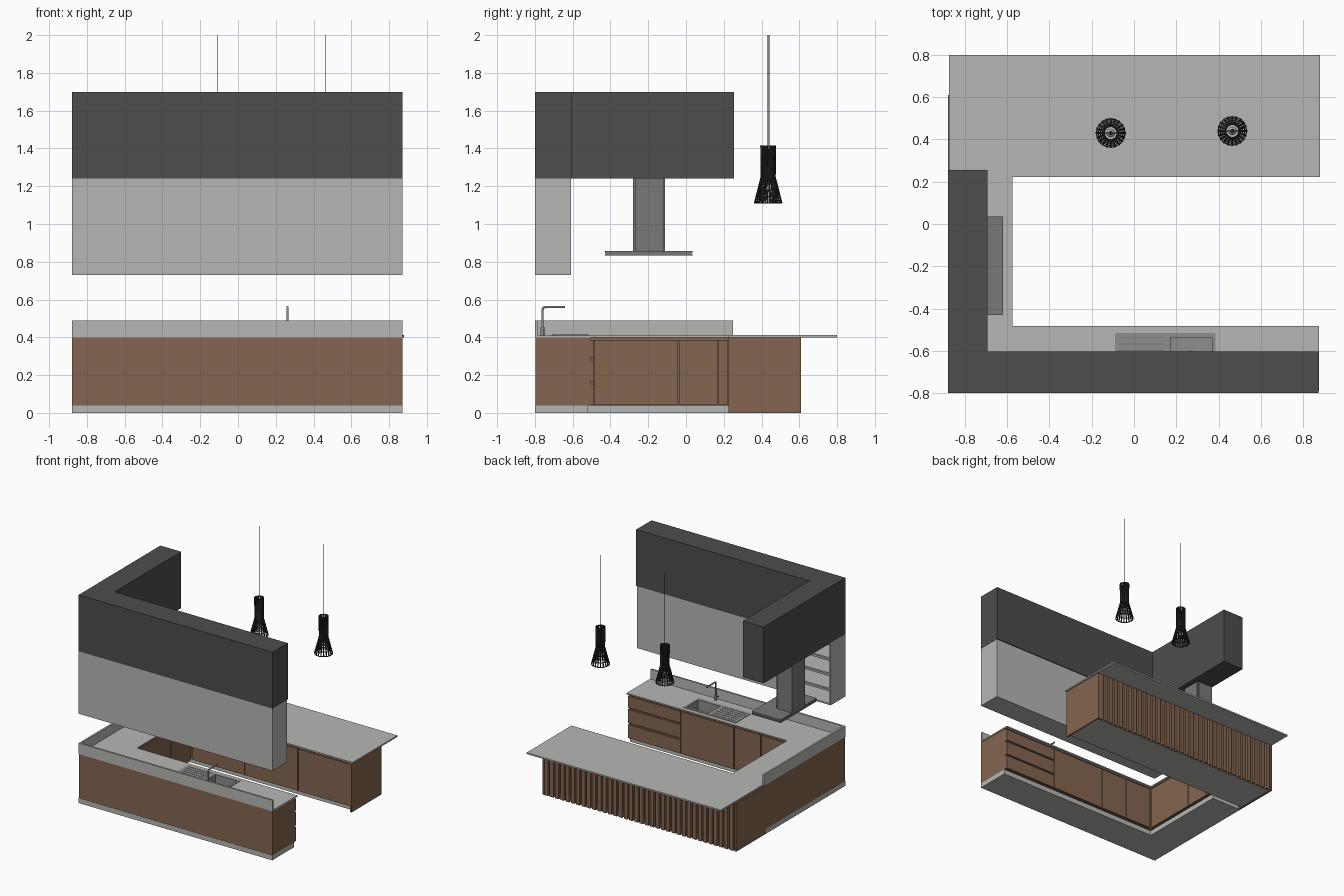
import bpy, bmesh, math
from mathutils import Vector

if "Cube" in bpy.data.objects:
    bpy.data.objects.remove(bpy.data.objects["Cube"])


def material(name, rgb):
    m = bpy.data.materials.new(name)
    m.diffuse_color = (*rgb, 1)
    m.use_nodes = True
    m.node_tree.nodes["Principled BSDF"].inputs["Base Color"].default_value = m.diffuse_color
    return m


LIGHT = material("light_stone", (0.47, 0.47, 0.455))
WOOD = material("brown_wood", (0.235, 0.132, 0.08))
DARK = material("dark_grey", (0.074, 0.074, 0.074))
HOOD = material("hood_grey", (0.19, 0.19, 0.19))
METAL = material("sink_metal", (0.27, 0.27, 0.265))
BLACK = material("lamp_black", (0.02, 0.02, 0.02))


def finish(name, bm, mat):
    bmesh.ops.recalc_face_normals(bm, faces=bm.faces[:])
    me = bpy.data.meshes.new(name)
    bm.to_mesh(me)
    bm.free()
    me.materials.append(mat)
    ob = bpy.data.objects.new(name, me)
    bpy.context.collection.objects.link(ob)
    return ob


def boxes(name, mat, *ranges):
    """One object made of boxes, each (x0, x1, y0, y1, z0, z1)."""
    bm = bmesh.new()
    for x0, x1, y0, y1, z0, z1 in ranges:
        vs = bmesh.ops.create_cube(bm, size=1)["verts"]
        for v in vs:
            v.co = Vector(((x0 + x1) / 2 + v.co.x * (x1 - x0),
                           (y0 + y1) / 2 + v.co.y * (y1 - y0),
                           (z0 + z1) / 2 + v.co.z * (z1 - z0)))
    return finish(name, bm, mat)


def around(o, h, z0, z1):
    """Four boxes filling rectangle o around hole h."""
    return [(o[0], h[0], o[2], o[3], z0, z1), (h[1], o[1], o[2], o[3], z0, z1),
            (h[0], h[1], o[2], h[2], z0, z1), (h[0], h[1], h[3], o[3], z0, z1)]


def tube(name, mat, pts, r):
    cu = bpy.data.curves.new(name, "CURVE")
    cu.dimensions = "3D"
    cu.bevel_depth, cu.bevel_resolution, cu.use_fill_caps = r, 2, True
    sp = cu.splines.new("POLY")
    sp.points.add(len(pts) - 1)
    for p, c in zip(sp.points, pts):
        p.co = (*c, 1)
    cu.materials.append(mat)
    ob = bpy.data.objects.new(name, cu)
    bpy.context.collection.objects.link(ob)
    return ob


# ---- base units: plinths, carcasses, end panels
BOWL = (0.165, 0.375, -0.69, -0.53)
boxes("base_plinth", LIGHT, (-0.88, 0.87, -0.8, -0.52, 0, 0.04),
      (-0.88, -0.605, -0.52, 0.225, 0, 0.04))
boxes("sink_run_carcass", WOOD, *around((-0.88, 0.87, -0.798, -0.505), BOWL, 0.04, 0.40),
      (BOWL[0], BOWL[1], BOWL[2], BOWL[3], 0.04, 0.30))
boxes("left_run_carcass", WOOD, (-0.88, -0.592, -0.505, 0.225, 0.04, 0.40))
boxes("island_plinth", LIGHT, (-0.86, 0.855, 0.26, 0.59, 0, 0.04))
boxes("island_carcass", WOOD, (-0.87, 0.855, 0.247, 0.59, 0.04, 0.40))
boxes("island_end_panels", WOOD, (0.855, 0.87, 0.225, 0.61, 0, 0.40),
      (-0.88, -0.865, 0.225, 0.61, 0, 0.40))

# ---- slatted island front
N = 36
step = 1.72 / N
boxes("island_slats", WOOD, *[(-0.86 + i * step + 0.008, -0.86 + (i + 1) * step - 0.008,
                               0.588, 0.61, 0, 0.40) for i in range(N)])

# ---- door and drawer fronts
G = 0.003
cuts = [-0.57, -0.335, -0.09, 0.39]
boxes("sink_run_doors", WOOD, *[(a + G, b - G, -0.506, -0.49, 0.042, 0.385)
                                for a, b in zip(cuts, cuts[1:])])
boxes("drawer_fronts", WOOD, *[(0.39 + G, 0.868, -0.506, -0.49, z, z + h)
                               for z, h in ((0.042, 0.11), (0.166, 0.11), (0.29, 0.095))])
cuts = [-0.49, -0.04, 0.17, 0.225]
boxes("left_run_doors", WOOD, *[(-0.593, -0.58, a + G, b - G, 0.042, 0.385)
                                for a, b in zip(cuts, cuts[1:])])
cuts = [-0.58, -0.1, 0.38, 0.855]
boxes("island_doors", WOOD, *[(a + G, b - G, 0.232, 0.248, 0.042, 0.385)
                              for a, b in zip(cuts, cuts[1:])])

# ---- countertops and upstands
boxes("worktop", LIGHT, *around((-0.87, 0.875, -0.79, -0.482), BOWL, 0.40, 0.41),
      (-0.87, -0.575, -0.482, 0.222, 0.40, 0.41))
boxes("island_top", LIGHT, (-0.875, 0.88, 0.222, 0.80, 0.40, 0.412))
boxes("upstand", LIGHT, (-0.88, 0.87, -0.80, -0.785, 0.40, 0.49),
      (-0.88, -0.865, -0.785, 0.25, 0.40, 0.49))

# ---- sink with bowl, draining board and tap
inner = (0.172, 0.368, -0.683, -0.537)
boxes("sink_bowl", METAL, *around(BOWL, inner, 0.325, 0.412),
      (BOWL[0], BOWL[1], BOWL[2], BOWL[3], 0.315, 0.325))
boxes("sink_rim", METAL, *around((-0.09, 0.385, -0.71, -0.515), inner, 0.409, 0.414))
boxes("drainer_grooves", HOOD, *[(-0.07, 0.14, y, y + 0.004, 0.413, 0.4155)
                                 for y in (-0.69, -0.66, -0.63, -0.60, -0.57, -0.54)])
tube("sink_drain", HOOD, [(0.27, -0.61, 0.324), (0.27, -0.61, 0.328)], 0.015)
tube("tap_spout", METAL, [(0.262, -0.76, 0.41), (0.262, -0.76, 0.545), (0.262, -0.756, 0.556),
                          (0.262, -0.745, 0.56), (0.262, -0.64, 0.56)], 0.006)
tube("tap_base", METAL, [(0.262, -0.76, 0.41), (0.262, -0.76, 0.455)], 0.010)
tube("tap_lever", METAL, [(0.262, -0.76, 0.44), (0.235, -0.755, 0.45)], 0.004)

# ---- wall cabinets: closed section and open shelves
boxes("wall_cabinet", LIGHT, (-0.43, 0.87, -0.80, -0.61, 0.73, 1.24))
T = 0.012
boxes("open_shelves", LIGHT, (-0.88, -0.43, -0.80, -0.788, 0.73, 1.24),
      (-0.88, -0.88 + T, -0.788, -0.61, 0.73, 1.24),
      *[(-0.88 + T, -0.43, -0.788, -0.61, 0.73 + k * 0.1245, 0.73 + k * 0.1245 + T)
        for k in range(5)])

# ---- dark upper boxes
boxes("upper_back_box", DARK, (-0.88, 0.872, -0.80, -0.603, 1.24, 1.70))
boxes("upper_left_box", DARK, (-0.88, -0.692, -0.603, 0.255, 1.24, 1.70))

# ---- extractor hood
boxes("hood_plate", HOOD, (-0.88, -0.62, -0.43, 0.035, 0.832, 0.842),
      (-0.875, -0.626, -0.425, 0.03, 0.842, 0.846), (-0.88, -0.62, -0.43, 0.035, 0.846, 0.858))
boxes("hood_chimney", HOOD, (-0.88, -0.735, -0.27, -0.12, 0.858, 1.24),
      (-0.88, -0.745, -0.28, -0.27, 0.858, 1.24), (-0.88, -0.745, -0.12, -0.11, 0.858, 1.24))

# ---- pendant lamps
PROFILE = [(0.037, 1.415), (0.035, 1.25), (0.071, 1.11)]


def radius(z):
    for (r0, z0), (r1, z1) in zip(PROFILE, PROFILE[1:]):
        if z >= z1:
            return r0 + (r1 - r0) * (z0 - z) / (z0 - z1)
    return PROFILE[-1][0]


def loft(bm, loops, closed):
    """Join rings of four vertices into a bar, open with caps or closed."""
    vs = [[bm.verts.new(p) for p in lp] for lp in loops]
    for i in range(len(vs) if closed else len(vs) - 1):
        a, b = vs[i], vs[(i + 1) % len(vs)]
        for k in range(4):
            bm.faces.new((a[k], a[(k + 1) % 4], b[(k + 1) % 4], b[k]))
    if not closed:
        bm.faces.new(vs[0])
        bm.faces.new(vs[-1][::-1])


def pendant(name, cx, cy):
    bm = bmesh.new()
    for i in range(20):
        a = math.tau * i / 20
        u, t = Vector((math.cos(a), math.sin(a), 0)), Vector((-math.sin(a), math.cos(a), 0))
        loft(bm, [[Vector((cx, cy, z)) + u * (r + d) + t * s
                   for d, s in ((0, -0.004), (0, 0.004), (-0.005, 0.004), (-0.005, -0.004))]
                  for r, z in PROFILE], False)
    for z in (1.112, 1.145, 1.18, 1.215, 1.25, 1.33, 1.41):
        r = radius(z) - 0.001
        loft(bm, [[(cx + (r + d) * math.cos(a), cy + (r + d) * math.sin(a), z + h)
                   for d, h in ((0, -0.0025), (0, 0.0025), (-0.006, 0.0025), (-0.006, -0.0025))]
                  for a in [math.tau * k / 40 for k in range(40)]], True)
    finish(name + "_shade", bm, BLACK)
    boxes(name + "_crossbar", BLACK, (cx - 0.034, cx + 0.034, cy - 0.002, cy + 0.002, 1.395, 1.40))
    tube(name + "_socket", BLACK, [(cx, cy, 1.21), (cx, cy, 1.40)], 0.011)
    tube(name + "_cable", BLACK, [(cx, cy, 1.40), (cx, cy, 2.0)], 0.002)
    bm = bmesh.new()
    bmesh.ops.create_uvsphere(bm, u_segments=16, v_segments=10, radius=0.02)
    bmesh.ops.translate(bm, verts=bm.verts[:], vec=(cx, cy, 1.19))
    for f in bm.faces:
        f.smooth = True
    finish(name + "_bulb", bm, LIGHT)


pendant("left_pendant", -0.11, 0.43)
pendant("right_pendant", 0.465, 0.44)
